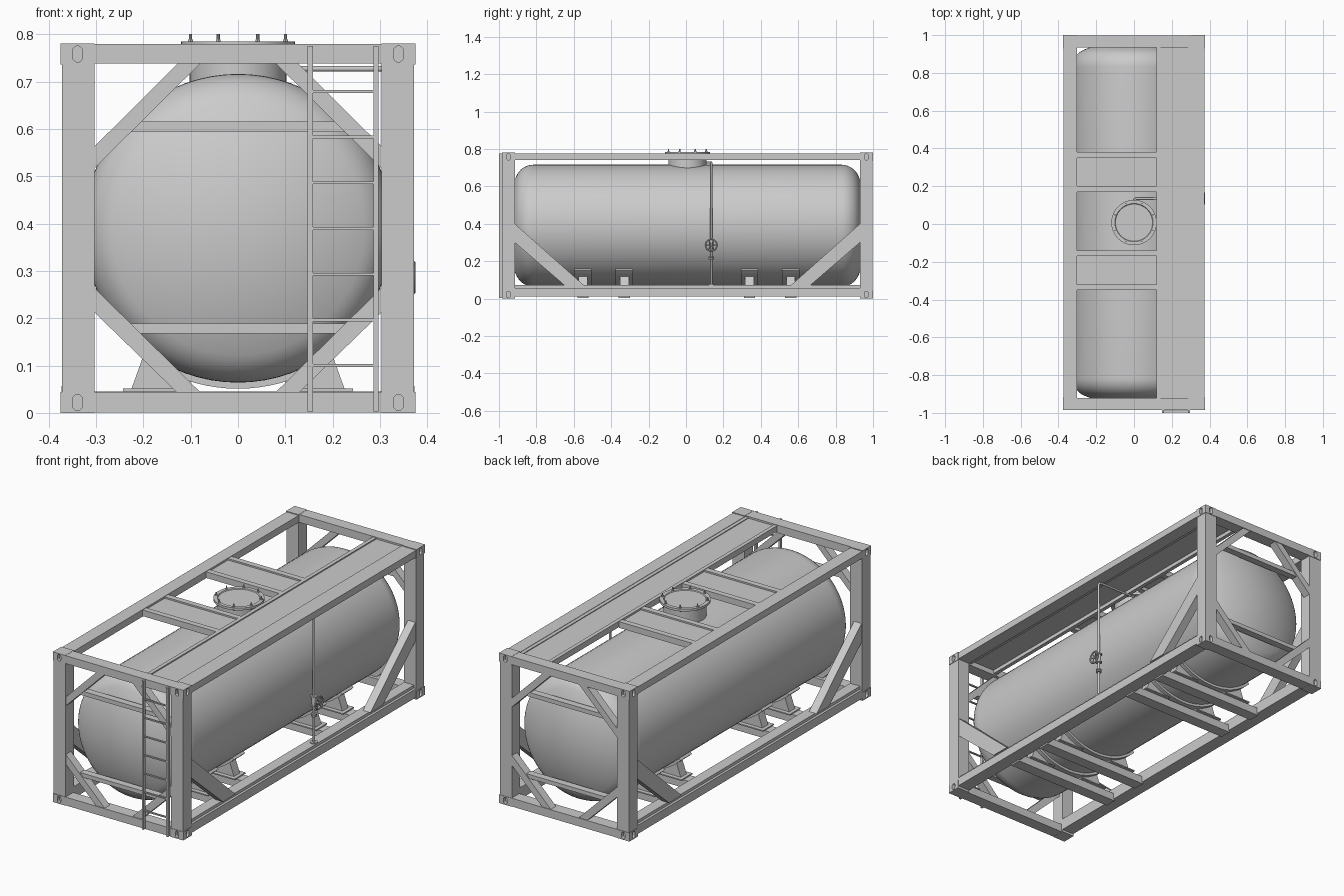
import bpy, bmesh
from math import sin, cos, pi, atan2, radians, sqrt
from mathutils import Vector, Matrix

if "Cube" in bpy.data.objects:
    bpy.data.objects.remove(bpy.data.objects["Cube"])

YC = 0.0075           # centre of the frame along y (the ladder sticks out in front)
HX, HY = 0.375, 0.9925
IX, IY = 0.303, 0.9225
TZ, TR = 0.39, 0.326  # tank axis height and radius


def finish(name, bm, smooth=False):
    bmesh.ops.recalc_face_normals(bm, faces=bm.faces)
    me = bpy.data.meshes.new(name)
    bm.to_mesh(me)
    bm.free()
    ob = bpy.data.objects.new(name, me)
    bpy.context.collection.objects.link(ob)
    if smooth:
        bpy.ops.object.select_all(action='DESELECT')
        ob.select_set(True)
        bpy.context.view_layer.objects.active = ob
        bpy.ops.object.shade_smooth_by_angle(angle=radians(35))
    return ob


def add_box(bm, x0, x1, y0, y1, z0, z1):
    m = Matrix.Translation(((x0 + x1) / 2, (y0 + y1) / 2, (z0 + z1) / 2))
    s = Matrix.Diagonal((abs(x1 - x0), abs(y1 - y0), abs(z1 - z0), 1))
    bmesh.ops.create_cube(bm, size=1, matrix=m @ s)


def box(name, *dims):
    bm = bmesh.new()
    add_box(bm, *dims)
    return finish(name, bm)


def add_cyl(bm, a, b, r, seg=16):
    a, b = Vector(a), Vector(b)
    q = (b - a).to_track_quat('Z', 'Y').to_matrix().to_4x4()
    bmesh.ops.create_cone(bm, cap_ends=True, segments=seg, radius1=r, radius2=r,
                          depth=(b - a).length, matrix=Matrix.Translation((a + b) / 2) @ q)


def prism(name, pts, axis, lo, hi):
    # extrude a 2D outline along x (pts are y,z) or y (pts are x,z)
    bm = bmesh.new()
    vs = [bm.verts.new((lo, p, q) if axis == 'x' else (p, lo, q)) for p, q in pts]
    f = bm.faces.new(vs)
    r = bmesh.ops.extrude_face_region(bm, geom=[f])
    off = Vector((hi - lo, 0, 0)) if axis == 'x' else Vector((0, hi - lo, 0))
    bmesh.ops.translate(bm, vec=off, verts=[v for v in r['geom'] if isinstance(v, bmesh.types.BMVert)])
    return finish(name, bm)


def lathe(name, prof, y_axis=False, centre=(0, 0, 0), seg=64):
    # revolve (radius, height) pairs about z or y
    bm = bmesh.new()
    vs = [bm.verts.new((r, h, 0) if y_axis else (r, 0, h)) for r, h in prof]
    es = [bm.edges.new(p) for p in zip(vs, vs[1:])]
    bmesh.ops.spin(bm, geom=vs + es, cent=(0, 0, 0), angle=2 * pi, steps=seg,
                   axis=(0, 1, 0) if y_axis else (0, 0, 1))
    bmesh.ops.remove_doubles(bm, verts=bm.verts, dist=1e-5)
    bmesh.ops.translate(bm, vec=centre, verts=bm.verts)
    return finish(name, bm, True)


# tank shell with dished ends
k, R, yk = 0.1, 0.65, 0.823
d = sqrt((R - k) ** 2 - (TR - k) ** 2)
a0 = atan2(TR - k, d)
end = [(R * sin(a0 * i / 8), yk - d + R * cos(a0 * i / 8)) for i in range(9)]
end += [(TR - k + k * sin(a), yk + k * cos(a)) for a in [a0 + (pi / 2 - a0) * i / 8 for i in range(1, 9)]]
lathe("tank_shell", end + [(r, -y) for r, y in reversed(end)], True, (0, YC, TZ), 72)

# manhole neck, flange with recessed lid, and bolts
lathe("manhole_neck", [(0.102, 0.64), (0.102, 0.776)], centre=(0, YC, 0))
lathe("manhole_lid", [(0, 0.772), (0.12, 0.772), (0.12, 0.784), (0.101, 0.784), (0.098, 0.78), (0, 0.78)],
      centre=(0, YC, 0))
bm = bmesh.new()
for i in range(8):
    a = pi / 8 + i * pi / 4
    x, y = 0.109 * cos(a), YC + 0.109 * sin(a)
    add_cyl(bm, (x, y, 0.765), (x, y, 0.80), 0.0035, 10)
    add_cyl(bm, (x, y, 0.784), (x, y, 0.789), 0.006, 6)
finish("manhole_bolts", bm)


def slot_cutter(x, y, z):
    # capsule-shaped holes through the end and side face of a corner block
    bm = bmesh.new()
    sx, sy = (1 if x > 0 else -1), (1 if y > YC else -1)
    for face in 'xy':
        ring = []
        for i in range(24):
            a = 2 * pi * (i + 0.5) / 24
            u, w = 0.01 * cos(a), 0.01 * sin(a) + (0.007 if sin(a) > 0 else -0.007)
            if face == 'y':
                ring.append(bm.verts.new((x + u, YC + sy * (HY - 0.018), z + w)))
            else:
                ring.append(bm.verts.new((sx * (HX - 0.018), y + u, z + w)))
        f = bm.faces.new(ring)
        r = bmesh.ops.extrude_face_region(bm, geom=[f])
        off = Vector((0, sy * 0.05, 0)) if face == 'y' else Vector((sx * 0.05, 0, 0))
        bmesh.ops.translate(bm, vec=off, verts=[v for v in r['geom'] if isinstance(v, bmesh.types.BMVert)])
    return finish("slot_cutter", bm)


# corner posts and castings
for sx in (-1, 1):
    for sy in (-1, 1):
        box("corner_post", sx * IX, sx * 0.372, YC + sy * IY, YC + sy * 0.99, 0.044, 0.736)
        for z0 in (0, 0.736):
            c = box("corner_casting", sx * IX, sx * HX, YC + sy * IY, YC + sy * HY, z0, z0 + 0.044)
            cut = slot_cutter(sx * 0.339, YC + sy * 0.957, z0 + 0.022)
            mod = c.modifiers.new("slots", 'BOOLEAN')
            mod.operation, mod.object, mod.solver = 'DIFFERENCE', cut, 'EXACT'
            bpy.context.view_layer.objects.active = c
            bpy.ops.object.modifier_apply(modifier=mod.name)
            bpy.data.objects.remove(cut, do_unlink=True)

# end frames: cross rails, corner braces and horizontal bars
for sy in (-1, 1):
    y0, y1 = YC + sy * 0.928, YC + sy * 0.988
    for z0, z1 in ((0.001, 0.044), (0.738, 0.779)):
        box("end_rail", -IX, IX, y0, YC + sy * 0.9915, z0, z1)
    for z0, z1 in ((0.593, 0.615), (0.168, 0.189)):
        box("end_bar", -0.225, 0.225, YC + sy * 0.945, YC + sy * 0.982, z0, z1)
    for s in (-1, 1):
        prism("upper_brace", [(s * IX, 0.563), (s * 0.127, 0.738), (s * 0.08, 0.738), (s * IX, 0.517)],
              'y', YC + sy * 0.945, y1)
        prism("lower_brace", [(s * IX, 0.212), (s * 0.13, 0.044), (s * 0.08, 0.044), (s * IX, 0.264)],
              'y', YC + sy * 0.945, y1)

# side rails and diagonal side braces
for s in (-1, 1):
    box("bottom_side_rail", s * IX, s * 0.373, YC - IY, YC + IY, 0.012, 0.057)
    box("bottom_rail_cap", s * IX, s * 0.36, YC - IY, YC + IY, 0.057, 0.072)
    box("top_side_rail", s * IX, s * 0.373, YC - IY, YC + IY, 0.74, 0.776)
    for sy in (-1, 1):
        prism("side_brace", [(YC + sy * y, z) for y, z in
                             ((IY, 0.40), (0.553, 0.071), (0.657, 0.071), (IY, 0.30))],
              'x', s * 0.325, s * 0.368)

# roof walkway and the two crossing panels, each with raised edge bars
box("walkway_plate", 0.14, IX, YC - 0.93, YC + 0.93, 0.764, 0.770)
box("walkway_inner_bar", 0.12, 0.14, YC - 0.93, YC + 0.93, 0.745, 0.776)
box("walkway_outer_bar", 0.285, IX, YC - 0.93, YC + 0.93, 0.745, 0.774)
for y0, y1 in ((0.17, 0.38), (-0.35, -0.14)):
    box("crossing_plate", -IX, 0.12, y0 + 0.03, y1 - 0.03, 0.760, 0.766)
    box("crossing_bar", -IX, 0.12, y0, y0 + 0.03, 0.742, 0.774)
    box("crossing_bar", -IX, 0.12, y1 - 0.03, y1, 0.742, 0.774)

# floor beams with saddles
for y in (-0.55, -0.33, 0.34, 0.56):
    box("floor_beam", -0.31, 0.31, y - 0.03, y + 0.03, 0.004, 0.045)
    arc = [radians(-45 + 90 * i / 24) for i in range(25)]
    prism("saddle_strap", [(r * sin(a), TZ - r * cos(a)) for r, aa in
                           ((TR - 0.001, arc), (TR + 0.013, arc[::-1])) for a in aa],
          'y', y - 0.046, y + 0.046)
    for s in (-1, 1):
        box("saddle_foot", s * 0.09, s * 0.243, y - 0.045, y + 0.045, 0.045, 0.051)
        prism("saddle_leg", [(s * 0.1, 0.051), (s * 0.225, 0.051), (s * 0.198, 0.126), (s * 0.1, 0.078)],
              'y', y - 0.024, y + 0.024)

# access ladder on the front
bm = bmesh.new()
for x in (0.147, 0.286):
    add_box(bm, x, x + 0.011, -1.0, -0.984, 0.003, 0.775)
for i in range(7):
    z = 0.1 + i * 0.0965
    add_box(bm, 0.158, 0.286, -0.997, -0.988, z - 0.003, z + 0.003)
finish("ladder", bm)

# vent pipe from the manhole neck down the side
PX, PY = 0.342, 0.135
cu = bpy.data.curves.new("vent_pipe", 'CURVE')
cu.dimensions, cu.bevel_depth, cu.bevel_resolution, cu.use_fill_caps = '3D', 0.006, 3, True
path = [(0, 0.09, 0.727), (0, 0.12, 0.727), (0.004, 0.131, 0.727), (0.015, PY, 0.727),
        (PX - 0.015, PY, 0.727), (PX - 0.004, PY, 0.723), (PX, PY, 0.712), (PX, PY, 0.06)]
sp = cu.splines.new('POLY')
sp.points.add(len(path) - 1)
for p, c in zip(sp.points, path):
    p.co = (*c, 1)
sp.use_smooth = True
pipe = bpy.data.objects.new("vent_pipe", cu)
bpy.context.collection.objects.link(pipe)

# valve body, flanges, stem and hand wheel
bm = bmesh.new()
for z0, z1, r in ((0.21, 0.216, 0.014), (0.22, 0.226, 0.014), (0.265, 0.271, 0.016),
                  (0.271, 0.309, 0.011), (0.309, 0.315, 0.016), (0.072, 0.078, 0.018)):
    add_cyl(bm, (PX, PY, z0), (PX, PY, z1), r, 24)
add_cyl(bm, (PX, PY, 0.286), (0.375, PY, 0.286), 0.005)
for i in range(3):
    dy, dz = 0.03 * cos(i * pi / 3), 0.03 * sin(i * pi / 3)
    add_cyl(bm, (0.371, PY - dy, 0.286 - dz), (0.371, PY + dy, 0.286 + dz), 0.0025, 8)
finish("valve", bm, True)
bpy.ops.mesh.primitive_torus_add(location=(0.371, PY, 0.286), rotation=(0, pi / 2, 0), major_radius=0.031,
                                 minor_radius=0.004, major_segments=32, minor_segments=10)
bpy.context.object.name = "valve_wheel"
bpy.ops.object.shade_smooth_by_angle(angle=radians(35))
